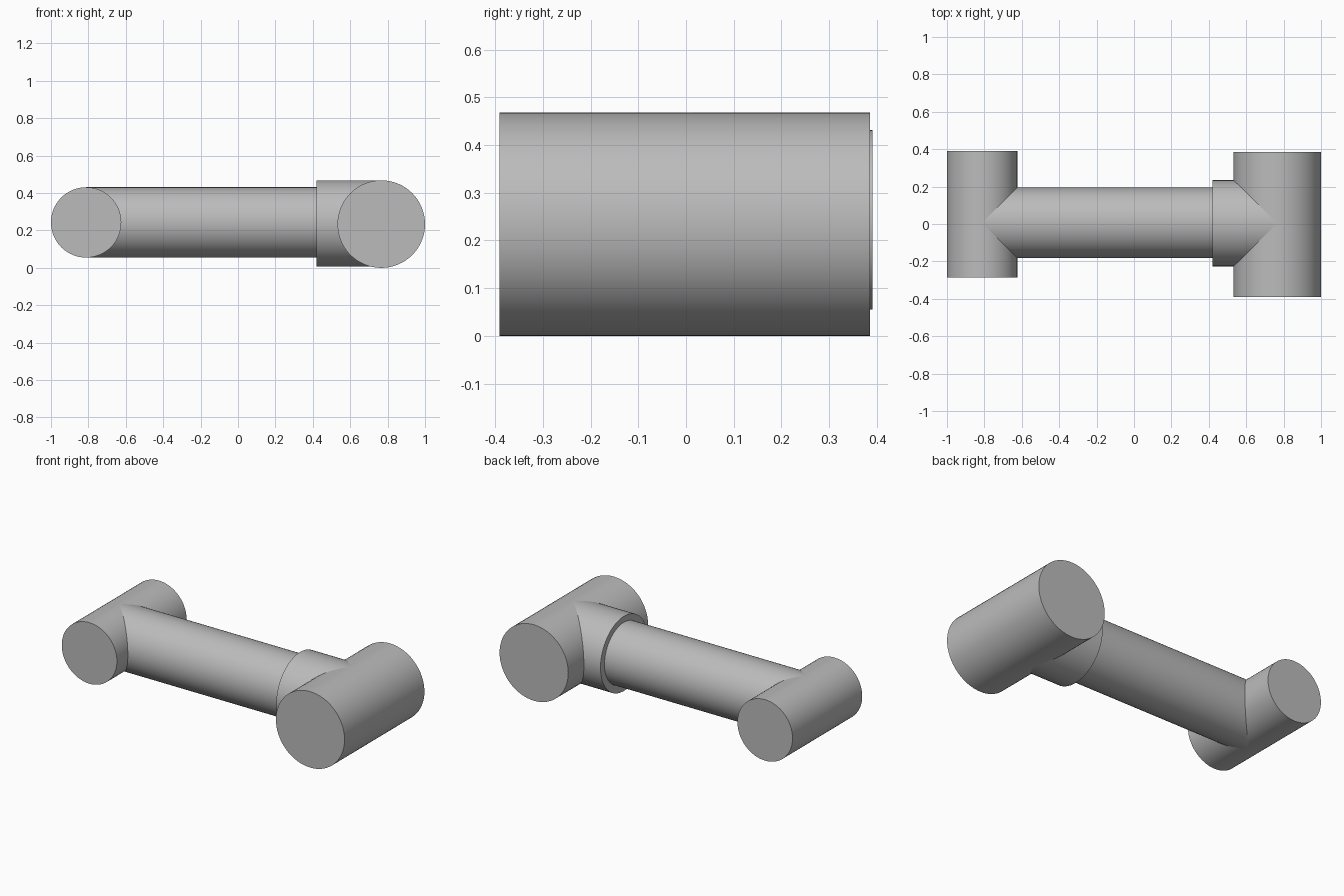
import bpy
import math

cube = bpy.data.objects.get("Cube")
if cube:
    bpy.data.objects.remove(cube, do_unlink=True)

# One plain grey for the whole fitting
grey = bpy.data.materials.new("plain grey")
grey.use_nodes = True
colour = (0.5, 0.5, 0.5, 1)
grey.diffuse_color = colour
grey.node_tree.nodes["Principled BSDF"].inputs["Base Color"].default_value = colour


def cylinder(name, axis, radius, start, end, centre):
    """Solid cylinder along x or y; centre gives the other two coordinates."""
    middle = (start + end) / 2
    if axis == "x":
        location = (middle, centre[0], centre[1])
        rotation = (0, math.pi / 2, 0)
    else:
        location = (centre[0], middle, centre[1])
        rotation = (math.pi / 2, 0, 0)
    bpy.ops.mesh.primitive_cylinder_add(
        vertices=64, radius=radius, depth=end - start,
        location=location, rotation=rotation)
    part = bpy.context.object
    part.name = name
    part.data.materials.append(grey)
    bpy.ops.object.shade_smooth_by_angle(angle=math.radians(30))
    return part


# Cross cylinders at both ends
cylinder("large_end_cylinder", "y", 0.234, -0.391, 0.386, (0.766, 0.234))
cylinder("small_end_cylinder", "y", 0.188, -0.287, 0.391, (-0.812, 0.243))

# Connecting arm and the wider collar that joins it to the large end
cylinder("connecting_arm", "x", 0.188, -0.812, 0.6, (0.007, 0.243))
cylinder("arm_collar", "x", 0.23, 0.419, 0.775, (0.004, 0.238))
